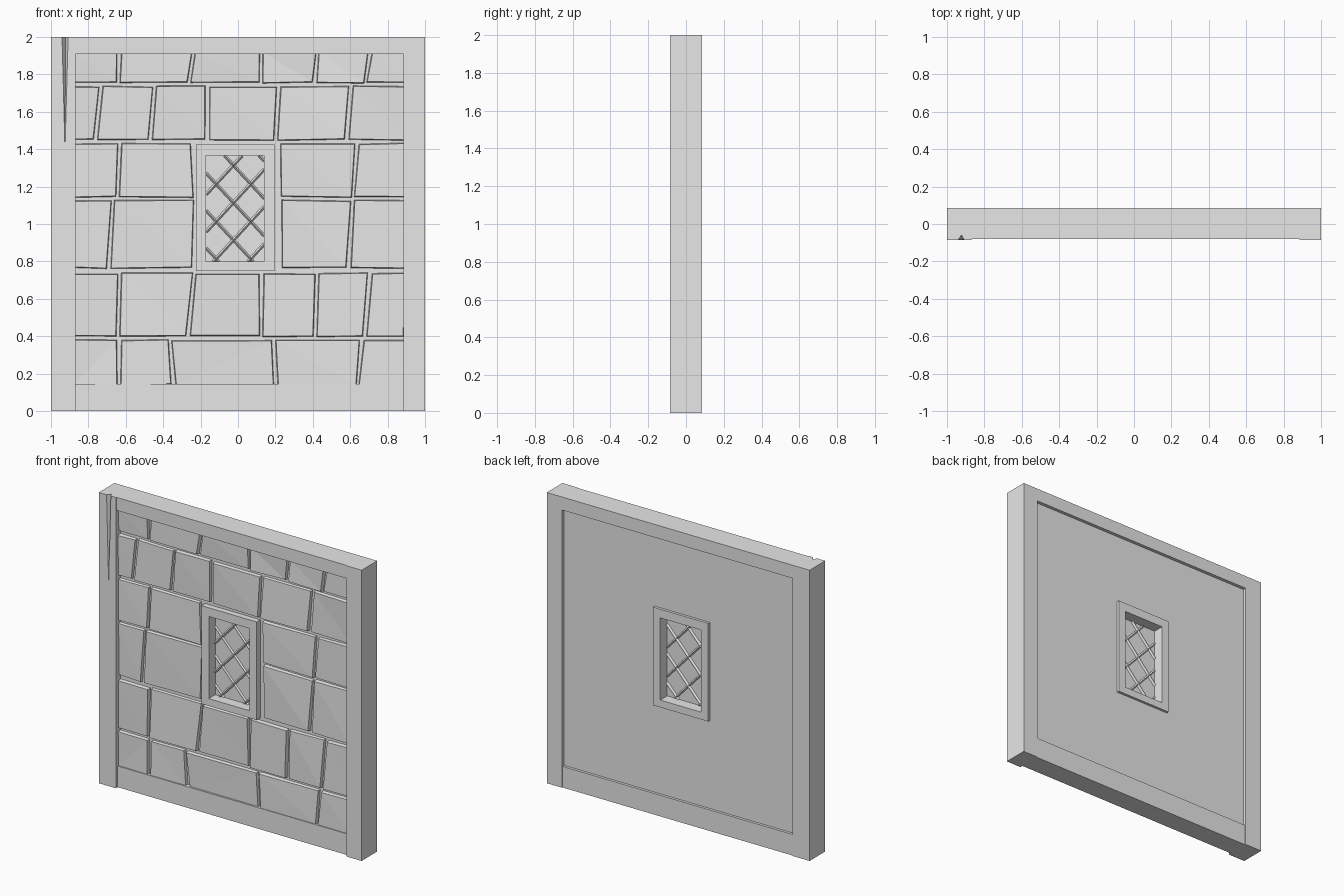
import bpy, bmesh, math, random
from mathutils import Vector

random.seed(4)
if "Cube" in bpy.data.objects:
    bpy.data.objects.remove(bpy.data.objects["Cube"])

grey = bpy.data.materials.new("plain_grey")
grey.use_nodes = True
grey.diffuse_color = (0.8, 0.8, 0.8, 1)
grey.node_tree.nodes["Principled BSDF"].inputs["Base Color"].default_value = (0.8, 0.8, 0.8, 1)


def finish(name, bm):
    bmesh.ops.recalc_face_normals(bm, faces=bm.faces)
    mesh = bpy.data.meshes.new(name)
    bm.to_mesh(mesh)
    bm.free()
    mesh.materials.append(grey)
    obj = bpy.data.objects.new(name, mesh)
    bpy.context.collection.objects.link(obj)
    return obj


def loft(bm, rings, closed=False):
    """Join rings of equal length; cap the ends, or close into a loop."""
    vs = [[bm.verts.new(p) for p in ring] for ring in rings]
    n = len(vs[0])
    pairs = list(zip(vs, vs[1:])) + ([(vs[-1], vs[0])] if closed else [])
    for a, b in pairs:
        for i in range(n):
            j = (i + 1) % n
            bm.faces.new((a[i], a[j], b[j], b[i]))
    if not closed:
        bm.faces.new(vs[0])
        bm.faces.new(vs[-1])


def rect(x0, x1, z0, z1, y):
    return [(x0, y, z0), (x1, y, z0), (x1, y, z1), (x0, y, z1)]


def box(name, x0, x1, y0, y1, z0, z1):
    bm = bmesh.new()
    loft(bm, [rect(x0, x1, z0, z1, y0), rect(x0, x1, z0, z1, y1)])
    return finish(name, bm)


def ring(name, outer, inner, y0, y1):
    """Rectangular slab with a rectangular hole."""
    bm = bmesh.new()
    loft(bm, [rect(*outer, y0), rect(*outer, y1), rect(*inner, y1), rect(*inner, y0)], True)
    return finish(name, bm)


# Outer timbers
POST_L, POST_R = -0.87, 0.885
D = 0.085
right_post = box("right_post", -1, POST_L, -D, D, 0, 2)
box("left_post", POST_R, 1, -D, D, 0, 2)
box("top_beam", POST_L, POST_R, -0.08, D, 1.91, 2)
box("bottom_beam", POST_L, POST_R, -0.065, 0.08, 0, 0.145)

# Tapered split cut into the top of one post
bm = bmesh.new()
tip = bm.verts.new((-0.925, -D, 1.39))
top = [bm.verts.new(p) for p in ((-0.945, -0.09, 2.02), (-0.905, -0.09, 2.02), (-0.922, -0.058, 2.02))]
bm.faces.new(top)
for i in range(3):
    bm.faces.new((top[i], top[(i + 1) % 3], tip))
cutter = finish("split_cutter", bm)
cutter.hide_render = True
mod = right_post.modifiers.new("split", "BOOLEAN")
mod.object = cutter
mod.solver = "EXACT"
bpy.context.view_layer.objects.active = right_post
bpy.ops.object.modifier_apply(modifier=mod.name)
bpy.data.objects.remove(cutter)

# Wall core and window frame
FRAME = (-0.225, 0.195, 0.75, 1.425)
HOLE = (-0.17, 0.14, 0.8, 1.365)
ring("wall_core", (POST_L, POST_R, 0.1, 1.95), HOLE, -0.035, 0.062)
ring("window_frame", FRAME, HOLE, -0.075, 0.08)
box("window_pane", HOLE[0], HOLE[1], -0.004, 0.004, HOLE[2], HOLE[3])

# Lattice bars, each clipped to the window opening
bm = bmesh.new()
cx, cz = -0.025, 1.315
rise, step, half = 1.08, 0.2, 0.011
for side in (1, -1):
    for k in range(-5, 4):
        base = cz + k * step
        ends = []
        for x in (HOLE[0], HOLE[1]):
            z = base + side * rise * (x - cx)
            z = min(max(z, HOLE[2]), HOLE[3])
            ends.append(Vector((cx + side * (z - base) / rise, 0, z)))
        a, b = ends
        if (b - a).length < 0.03:
            continue
        d = (b - a).normalized()
        across = Vector((-d.z, 0, d.x)) * half
        deep = Vector((0, 0.016 + 0.002 * side, 0))
        loft(bm, [[p + across, p + deep, p - across, p - deep] for p in (a, b)])
finish("window_lattice", bm)

# Stone courses: bottom, top, then joints as (x at bottom, x at top)
L, R = (-0.89, -0.89), (0.9, 0.9)
FL, FR = (-0.225, -0.225), (0.205, 0.205)
WIDE = [L, (-0.64, -0.635), (-0.265, -0.235), (0.125, 0.125), (0.41, 0.425), (0.68, 0.705), R]
courses = [
    (0.13, 0.39, [L, (-0.635, -0.635), (-0.345, -0.365), (0.2, 0.19), (0.64, 0.66), R]),
    (0.39, 0.745, WIDE),
    (0.755, 1.135, [L, (-0.69, -0.67), (-0.235, -0.23)]),
    (0.755, 1.135, [(0.225, 0.22), (0.59, 0.61), R]),
    (1.135, 1.44, [L, (-0.645, -0.635), (-0.225, -0.245)]),
    (1.135, 1.44, [(0.225, 0.215), (0.615, 0.635), R]),
    (1.44, 1.745, [L, (-0.76, -0.73), (-0.47, -0.445), (-0.165, -0.165), (0.2, 0.22), (0.58, 0.605), R]),
    (1.745, 1.93, WIDE),
]


def jitter(amount):
    return random.uniform(-amount, amount)


bm = bmesh.new()
g = 0.008
for z0, z1, joints in courses:
    for (lb, lt), (rb, rt) in zip(joints, joints[1:]):
        corners = [(lb + g, z0 + g), (rb - g, z0 + g), (rt - g, z1 - g), (lt + g, z1 - g)]
        corners = [(x + jitter(0.004), z + jitter(0.004)) for x, z in corners]
        mx = sum(c[0] for c in corners) / 4
        mz = sum(c[1] for c in corners) / 4
        back = [(x, -0.03, z) for x, z in corners]
        front = [(x - math.copysign(0.005, x - mx), -0.057 + jitter(0.006),
                  z - math.copysign(0.005, z - mz)) for x, z in corners]
        loft(bm, [back, front])
bmesh.ops.triangulate(bm, faces=[f for f in bm.faces if all(v.co.y < -0.04 for v in f.verts)])
finish("wall_stones", bm)
